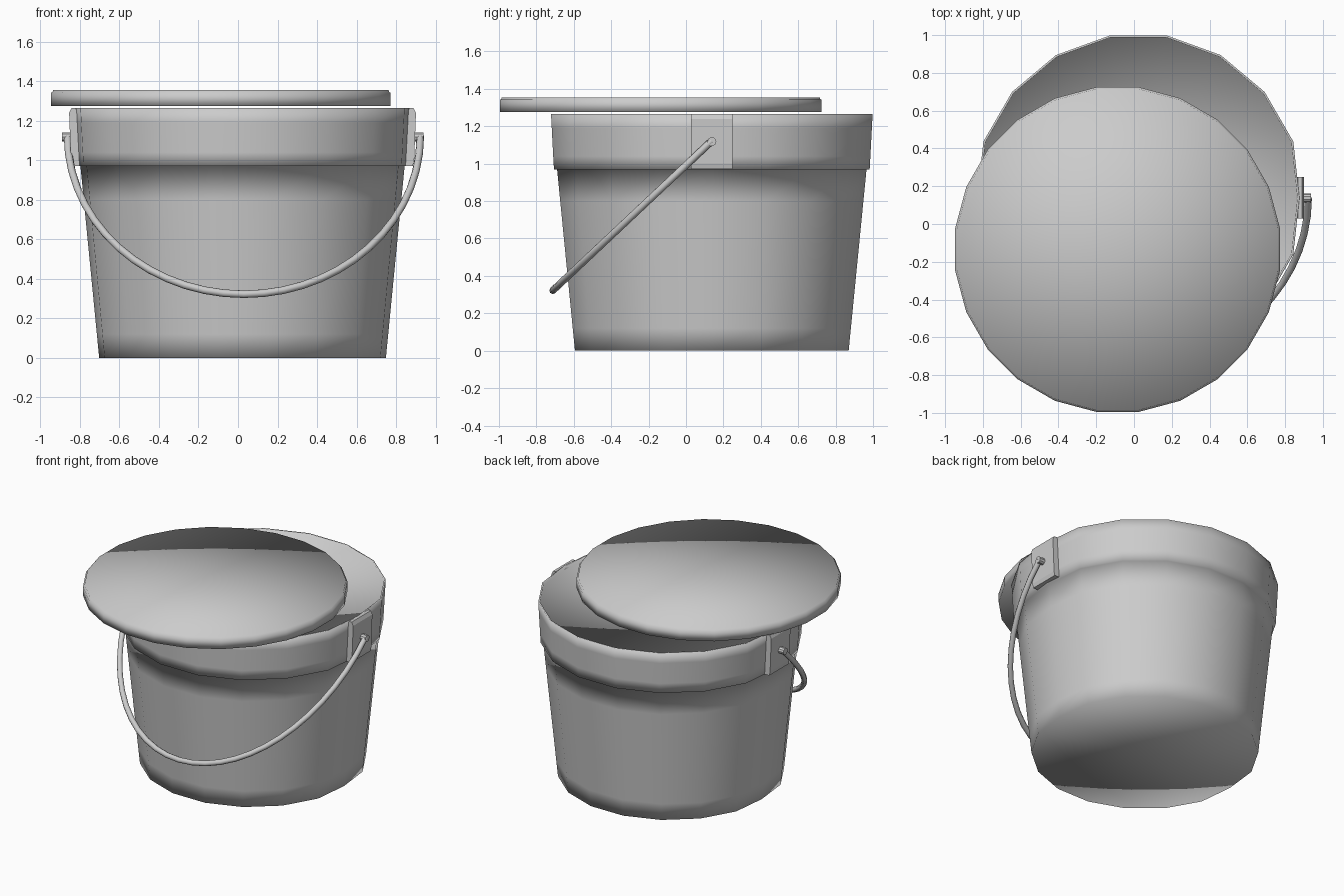
import bpy, bmesh, math

if "Cube" in bpy.data.objects:
    bpy.data.objects.remove(bpy.data.objects["Cube"])

CX, CY = 0.023, 0.138      # bucket axis


def finish(name, bm):
    bmesh.ops.recalc_face_normals(bm, faces=bm.faces[:])
    for f in bm.faces:
        f.smooth = True
    me = bpy.data.meshes.new(name)
    bm.to_mesh(me)
    bm.free()
    ob = bpy.data.objects.new(name, me)
    bpy.context.collection.objects.link(ob)
    return ob


def lathe(name, profile, sides, phase, cx, cy, flatten=1.0):
    """Revolve (radius, z) points; zero radius closes the shape in a fan."""
    bm = bmesh.new()
    rings = []
    for r, z in profile:
        if r == 0:
            rings.append([bm.verts.new((cx, cy, z))] * sides)
            continue
        ring = []
        for i in range(sides):
            a = phase + 2 * math.pi * i / sides
            k = flatten if abs(math.sin(a)) < 0.01 else 1.0
            ring.append(bm.verts.new((cx + r * k * math.cos(a), cy + r * math.sin(a), z)))
        rings.append(ring)
    for lo, hi in zip(rings, rings[1:]):
        for i in range(sides):
            j = (i + 1) % sides
            bm.faces.new(list(dict.fromkeys((lo[i], lo[j], hi[j], hi[i]))))
    return finish(name, bm)


# Bucket: tapered wall, stepped collar, thin rim and a fill just below the rim
lathe("bucket", [(0, 0), (0.743, 0), (0.755, 0.12), (0.823, 0.80), (0.840, 0.97),
                 (0.857, 0.97), (0.861, 1.04), (0.869, 1.19), (0.873, 1.265),
                 (0.862, 1.265), (0.860, 1.245), (0, 1.245)],
      18, 0, CX, CY, 0.977)

# Lid: resting off centre, with a slight lip
lathe("lid", [(0, 1.275), (0.867, 1.275), (0.867, 1.342), (0.859, 1.346),
              (0.857, 1.355), (0, 1.355)],
      24, math.radians(7.5), -0.087, -0.135)

# Handle lugs on the collar and the pins that hold the wire
for side, label in ((1, "right"), (-1, "left")):
    bm = bmesh.new()
    outline = [(0.80, 0.971), (0.862, 0.971), (0.869, 1.0), (0.878, 1.24),
               (0.866, 1.265), (0.845, 1.265), (0.835, 1.24)]
    loops = [[bm.verts.new((CX + side * x, CY + y, z)) for x, z in outline]
             for y in (-0.11, 0.11)]
    n = len(outline)
    for i in range(n):
        j = (i + 1) % n
        bm.faces.new((loops[0][i], loops[0][j], loops[1][j], loops[1][i]))
    for loop in loops:
        bm.faces.new(loop)
    lug = finish(label + "_lug", bm)
    lug.data.shade_flat()

    bpy.ops.mesh.primitive_cylinder_add(vertices=10, radius=0.024, depth=0.06,
                                        location=(CX + side * 0.885, CY, 1.118),
                                        rotation=(0, math.pi / 2, 0))
    pin = bpy.context.object
    pin.name = label + "_pin"
    bpy.ops.object.shade_smooth_by_angle()

# Handle: half ellipse hanging forward from the pins
cu = bpy.data.curves.new("handle", "CURVE")
cu.dimensions = "3D"
cu.bevel_depth = 0.019
cu.bevel_resolution = 2
cu.use_fill_caps = True
sp = cu.splines.new("POLY")
steps = 28
sp.points.add(steps)
for i in range(steps + 1):
    a = math.pi * i / steps
    s = math.sin(a)
    sp.points[i].co = (0.03 - 0.893 * math.cos(a), CY - 0.85 * s, 1.122 - 0.80 * s, 1)
sp.use_smooth = True
handle = bpy.data.objects.new("handle", cu)
bpy.context.collection.objects.link(handle)
